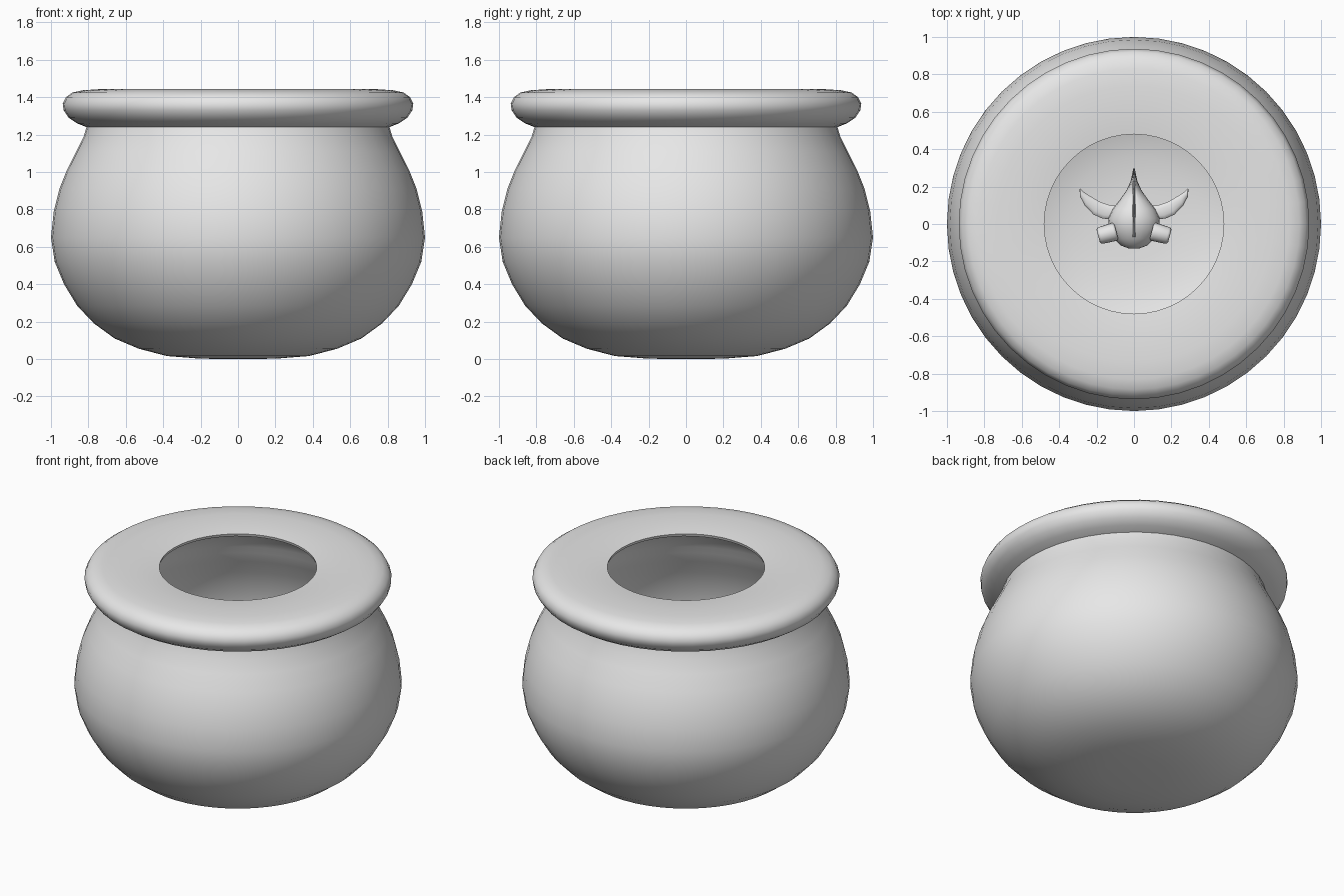
import bpy, bmesh, math
from mathutils import Matrix, Vector

cube = bpy.data.objects.get("Cube")
if cube:
    bpy.data.objects.remove(cube, do_unlink=True)

grey = bpy.data.materials.new("plain grey")
grey.use_nodes = True
grey.diffuse_color = (0.8, 0.8, 0.8, 1)
grey.node_tree.nodes["Principled BSDF"].inputs["Base Color"].default_value = (0.8, 0.8, 0.8, 1)


def finish(name, bm, angle=50):
    """Turn a bmesh into a smooth shaded grey object."""
    bmesh.ops.recalc_face_normals(bm, faces=bm.faces)
    mesh = bpy.data.meshes.new(name)
    bm.to_mesh(mesh)
    bm.free()
    mesh.materials.append(grey)
    obj = bpy.data.objects.new(name, mesh)
    bpy.context.collection.objects.link(obj)
    bpy.ops.object.select_all(action="DESELECT")
    obj.select_set(True)
    bpy.context.view_layer.objects.active = obj
    bpy.ops.object.shade_smooth_by_angle(angle=math.radians(angle))
    return obj


def loft(name, rings, sides=20):
    """Skin a list of (centre, side vector, up vector) ellipses."""
    bm = bmesh.new()
    loops = []
    for centre, side, up in rings:
        angles = [2 * math.pi * i / sides for i in range(sides)]
        loops.append([bm.verts.new(Vector(centre) + Vector(side) * math.cos(a)
                                   + Vector(up) * math.sin(a)) for a in angles])
    for a, b in zip(loops, loops[1:]):
        for i in range(sides):
            j = (i + 1) % sides
            bm.faces.new((a[i], a[j], b[j], b[i]))
    bm.faces.new(loops[0])
    bm.faces.new(loops[-1])
    return finish(name, bm)


def revolve(name, profile, steps=48):
    """Spin a (radius, height) profile about the z axis."""
    bm = bmesh.new()
    verts = [bm.verts.new((r, 0, z)) for r, z in profile]
    edges = [bm.edges.new(pair) for pair in zip(verts, verts[1:])]
    bmesh.ops.spin(bm, geom=verts + edges, axis=(0, 0, 1), cent=(0, 0, 0),
                   angle=2 * math.pi, steps=steps)
    bmesh.ops.remove_doubles(bm, verts=bm.verts, dist=0.0005)
    return finish(name, bm)


def mirror(obj):
    obj.modifiers.new("both sides", "MIRROR").use_axis = (True, False, False)


# Bowl: outer wall, rolled rim, thin inner lip, then the hollow inside
outer = [(0, 0), (0.2, 0.002), (0.38, 0.016), (0.53, 0.055), (0.66, 0.11), (0.77, 0.19),
         (0.86, 0.285), (0.93, 0.4), (0.98, 0.52), (1.0, 0.65), (0.985, 0.79),
         (0.955, 0.91), (0.915, 1.01), (0.865, 1.11), (0.825, 1.19), (0.81, 1.24)]
rim = [(0.86, 1.26), (0.905, 1.29), (0.932, 1.33), (0.937, 1.365), (0.92, 1.4),
       (0.885, 1.425), (0.83, 1.437), (0.74, 1.443), (0.62, 1.44), (0.54, 1.435),
       (0.48, 1.428)]
lip = [(0.485, 1.41), (0.6, 1.38), (0.7, 1.32)]
inner = [(r * 0.94, z * 0.94 + 0.045) for r, z in reversed(outer)]
revolve("bowl", outer + rim + lip + inner)

# Fish body: (y, half width, half height) sections from snout to tail
MID = 0.55
sections = [(-0.13, 0.03, 0.03), (-0.115, 0.07, 0.06), (-0.08, 0.105, 0.09),
            (-0.03, 0.132, 0.115), (0.03, 0.138, 0.125), (0.08, 0.115, 0.11),
            (0.13, 0.075, 0.08), (0.18, 0.04, 0.06), (0.23, 0.018, 0.09),
            (0.3, 0.003, 0.14)]
loft("fish_body", [((0, y, MID), (w, 0, 0), (0, 0, h)) for y, w, h in sections])

# Back fin: a thin ridge along the top of the body
ridge = [(-0.07, 0.02), (0.0, 0.05), (0.07, 0.075), (0.15, 0.06), (0.23, 0.02)]
loft("back_fin", [((0, y, MID + 0.09), (0.008, 0, 0), (0, 0, h)) for y, h in ridge], 10)

# Side fins: swept crescents, (x, y, half chord)
fin = [(0.09, 0.06, 0.035), (0.15, 0.065, 0.036), (0.2, 0.085, 0.034),
       (0.25, 0.125, 0.026), (0.28, 0.16, 0.015), (0.29, 0.188, 0.003)]
mirror(loft("side_fins", [((x, y, MID), (-c * 0.5, c, 0), (0, 0, 0.012))
                          for x, y, c in fin], 12))

# Eyes: short rounded barrels facing outwards
bm = bmesh.new()
place = (Matrix.Translation((0.143, -0.052, MID + 0.06))
         @ Matrix.Rotation(math.radians(-15), 4, "Z")
         @ Matrix.Rotation(math.radians(90), 4, "Y"))
bmesh.ops.create_cone(bm, cap_ends=True, segments=20, radius1=0.05, radius2=0.045,
                      depth=0.1, matrix=place)
caps = [e for e in bm.edges if e.calc_face_angle(0) > 1]
bmesh.ops.bevel(bm, geom=caps, offset=0.014, segments=3, affect="EDGES", profile=0.5)
mirror(finish("eyes", bm))
